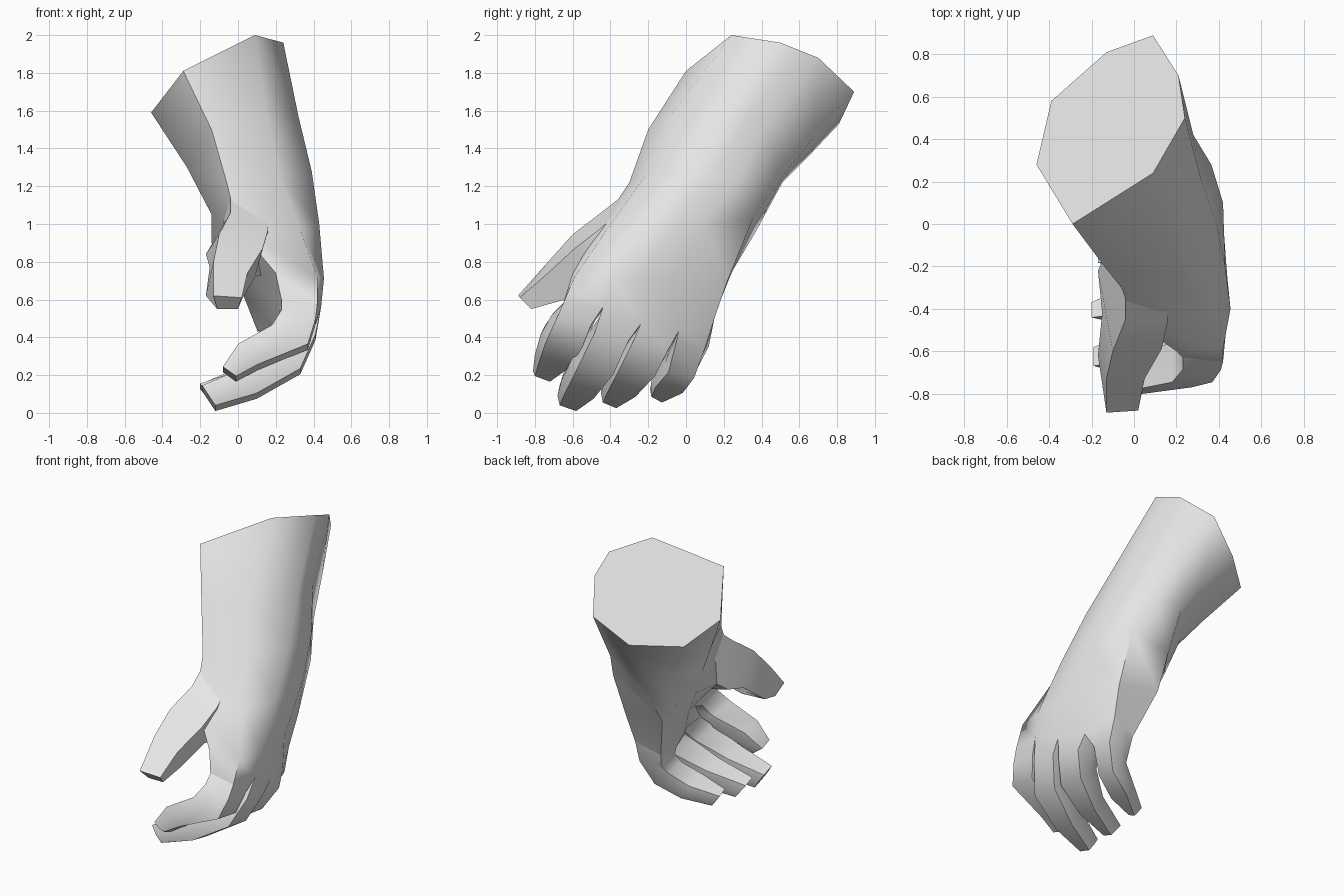
import bpy, bmesh, math
from mathutils import Vector

cube = bpy.data.objects.get("Cube")
if cube:
    bpy.data.objects.remove(cube, do_unlink=True)

# One plain clay colour
clay = bpy.data.materials.new("light grey clay")
clay.use_nodes = True
clay.diffuse_color = (0.8, 0.8, 0.8, 1)
clay.node_tree.nodes["Principled BSDF"].inputs["Base Color"].default_value = (0.8, 0.8, 0.8, 1)


def loft(bm, rings, cap_start, cap_end):
    """Skin a tube through rings of equal point count."""
    loops = [[bm.verts.new(p) for p in ring] for ring in rings]
    n = len(loops[0])
    for a, b in zip(loops, loops[1:]):
        for i in range(n):
            j = (i + 1) % n
            bm.faces.new((a[i], a[j], b[j], b[i]))
    if cap_start:
        bm.faces.new(loops[0])
    if cap_end:
        bm.faces.new(loops[-1])


def finish(bm, name):
    """Weld the tubes and make a smooth shaded object."""
    bmesh.ops.remove_doubles(bm, verts=bm.verts, dist=0.001)
    bmesh.ops.recalc_face_normals(bm, faces=bm.faces)
    mesh = bpy.data.meshes.new(name)
    bm.to_mesh(mesh)
    bm.free()
    mesh.materials.append(clay)
    ob = bpy.data.objects.new(name, mesh)
    bpy.context.collection.objects.link(ob)
    bpy.ops.object.select_all(action='DESELECT')
    ob.select_set(True)
    bpy.context.view_layer.objects.active = ob
    bpy.ops.object.shade_smooth_by_angle(angle=math.radians(60))


def mid(a, b):
    return tuple((Vector(a) + Vector(b)) / 2)


def ten_sided(r):
    """Add a middle point on the back and on the palm side of an eight-sided ring."""
    return r[:3] + [mid(r[2], r[3])] + r[3:7] + [mid(r[6], r[7])] + r[7:]


# Forearm: eight-sided rings from the slanted cut end to the wrist
forearm = [
    [(-.29, 0, 1.81), (.09, .24, 2), (.24, .5, 1.96), (.21, .7, 1.88),
     (.09, .89, 1.7), (-.13, .81, 1.53), (-.39, .58, 1.5), (-.46, .28, 1.59)],
    [(-.14, -.2, 1.5), (.15, -.08, 1.58), (.32, .2, 1.57), (.28, .42, 1.52),
     (.17, .68, 1.46), (-.01, .65, 1.36), (-.21, .42, 1.26), (-.27, .1, 1.3)],
    [(-.06, -.3, 1.22), (.22, -.22, 1.25), (.39, 0, 1.28), (.365, .28, 1.24),
     (.23, .5, 1.24), (.04, .51, 1.22), (-.11, .32, 1.13), (-.14, .02, 1.05)],
]
# Palm: from its heel towards the knuckles
palm = [
    [(0, -.46, .98), (.33, -.42, .97), (.43, -.2, 1), (.42, .1, 1),
     (.31, .355, 1.03), (.03, .37, .96), (-.07, .2, .9), (-.14, -.13, .9)],
    [(.2, -.6, .74), (.42, -.59, .72), (.455, -.4, .71), (.425, -.1, .7),
     (.305, .22, .7), (.01, .245, .75), (.01, .09, .67), (.08, -.28, .69)],
]
# Knuckle line: five points along the back, five returning along the palm
knuckles = [(.23, -.63, .6),
            (.42, -.65, .58), (.44, -.44, .56), (.42, -.24, .47), (.37, -.04, .43), (.285, .15, .5),
            (.11, .12, .44), (.1, -.04, .44), (.17, -.24, .47), (.22, -.42, .54)]

# Fingers: stations of back x, back z, inner x, inner z, front y, rear y
index_finger = [
    (.41, .48, .23, .53, -.71, -.48), (.37, .35, .18, .45, -.77, -.53),
    (.1, .24, 0, .35, -.8, -.62), (-.01, .18, -.08, .23, -.81, -.71)]
middle_finger = [
    (.41, .4, .23, .43, -.51, -.28), (.33, .22, .19, .34, -.6, -.36),
    (.1, .09, .02, .22, -.66, -.47), (-.12, .025, -.19, .13, -.68, -.57)]
ring_finger = [
    (.38, .35, .21, .39, -.31, -.07), (.3, .21, .17, .32, -.38, -.14),
    (.1, .1, .03, .22, -.43, -.25), (-.12, .04, -.2, .14, -.45, -.36)]
little_finger = [
    (.285, .36, .12, .37, -.07, .12), (.21, .2, .1, .3, -.11, .06),
    (.05, .12, -.01, .22, -.18, 0), (-.11, .07, -.17, .15, -.19, -.12)]


def finger_ring(bx, bz, ix, iz, front, rear):
    """Six-sided section, a little lower on its rear side."""
    inset = 0.1 * (rear - front)
    mx, mz, tilt = (bx + ix) / 2, (bz + iz) / 2, 0.015
    return [(bx, front + inset, bz + tilt), (bx, rear - inset, bz - tilt),
            (mx, rear, mz - tilt), (ix, rear - inset, iz - tilt),
            (ix, front + inset, iz + tilt), (mx, front, mz + tilt)]


# Forearm, palm and four fingers welded into one skin
bm = bmesh.new()
loft(bm, [ten_sided(r) for r in forearm + palm] + [knuckles], True, False)
for i, stations in enumerate((index_finger, middle_finger, ring_finger, little_finger)):
    back_a, back_b = knuckles[1 + i], knuckles[2 + i]
    palm_a, palm_b = knuckles[-i], knuckles[-i - 1]
    root = [back_a, back_b, mid(back_b, palm_b), palm_b, palm_a, mid(back_a, palm_a)]
    loft(bm, [root] + [finger_ring(*s) for s in stations], False, True)
finish(bm, "forearm_palm_and_fingers")

# Thumb: four-sided rings (upper inner, upper outer, lower outer, lower inner)
bm = bmesh.new()
loft(bm, [
    [(-.04, -.27, 1.2), (.15, -.2, 1.2), (.15, -.25, .75), (-.1, -.06, .96)],
    [(-.04, -.45, 1.06), (.16, -.46, .97), (.13, -.4, .73), (-.17, -.22, .84)],
    [(-.1, -.6, .945), (.13, -.59, .87), (.09, -.5, .72), (-.15, -.42, .77)],
    [(-.13, -.73, .8), (.05, -.73, .74), (.02, -.64, .6), (-.17, -.62, .62)],
    [(-.13, -.89, .62), (.02, -.88, .61), (0, -.82, .55), (-.11, -.82, .55)],
], True, True)
finish(bm, "thumb")
